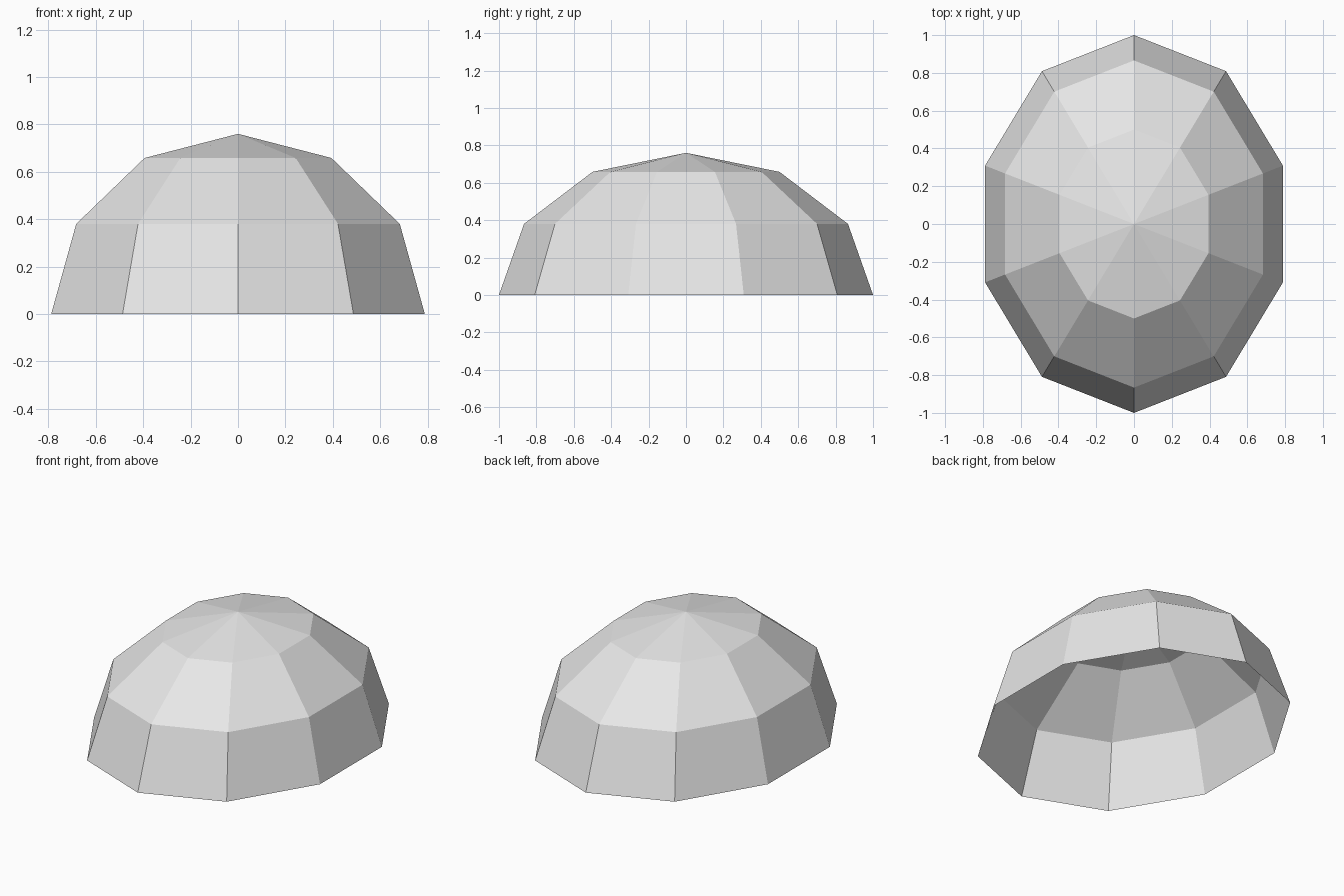
import bpy, bmesh
from math import sin, cos, pi

cube = bpy.data.objects.get("Cube")
if cube:
    bpy.data.objects.remove(cube, do_unlink=True)

WIDTH, LENGTH, HEIGHT = 0.829, 1.0, 0.76   # half-axes of the dome
SIDES, BANDS = 10, 3

# Plain grey material
grey = bpy.data.materials.new("light grey")
grey.use_nodes = True
colour = (0.8, 0.8, 0.8, 1)
grey.diffuse_color = colour
grey.node_tree.nodes["Principled BSDF"].inputs["Base Color"].default_value = colour

# Quarter-circle profile spun round the vertical axis
bm = bmesh.new()
angles = [i * pi / 2 / BANDS for i in range(BANDS + 1)]
points = [bm.verts.new((0, cos(a), sin(a))) for a in angles]
for a, b in zip(points, points[1:]):
    bm.edges.new((a, b))
bmesh.ops.spin(bm, geom=bm.verts[:] + bm.edges[:], cent=(0, 0, 0), axis=(0, 0, 1),
               angle=2 * pi, steps=SIDES, use_merge=True)
bmesh.ops.remove_doubles(bm, verts=bm.verts, dist=0.001)

# Stretch into a low, long, open-bottomed shell with outward faces
bmesh.ops.scale(bm, vec=(WIDTH, LENGTH, HEIGHT), verts=bm.verts)
bm.normal_update()
inward = [f for f in bm.faces if f.normal.dot(f.calc_center_median()) < 0]
bmesh.ops.reverse_faces(bm, faces=inward)

mesh = bpy.data.meshes.new("dome_shell")
bm.to_mesh(mesh)
bm.free()
mesh.materials.append(grey)
dome = bpy.data.objects.new("dome_shell", mesh)
bpy.context.collection.objects.link(dome)
